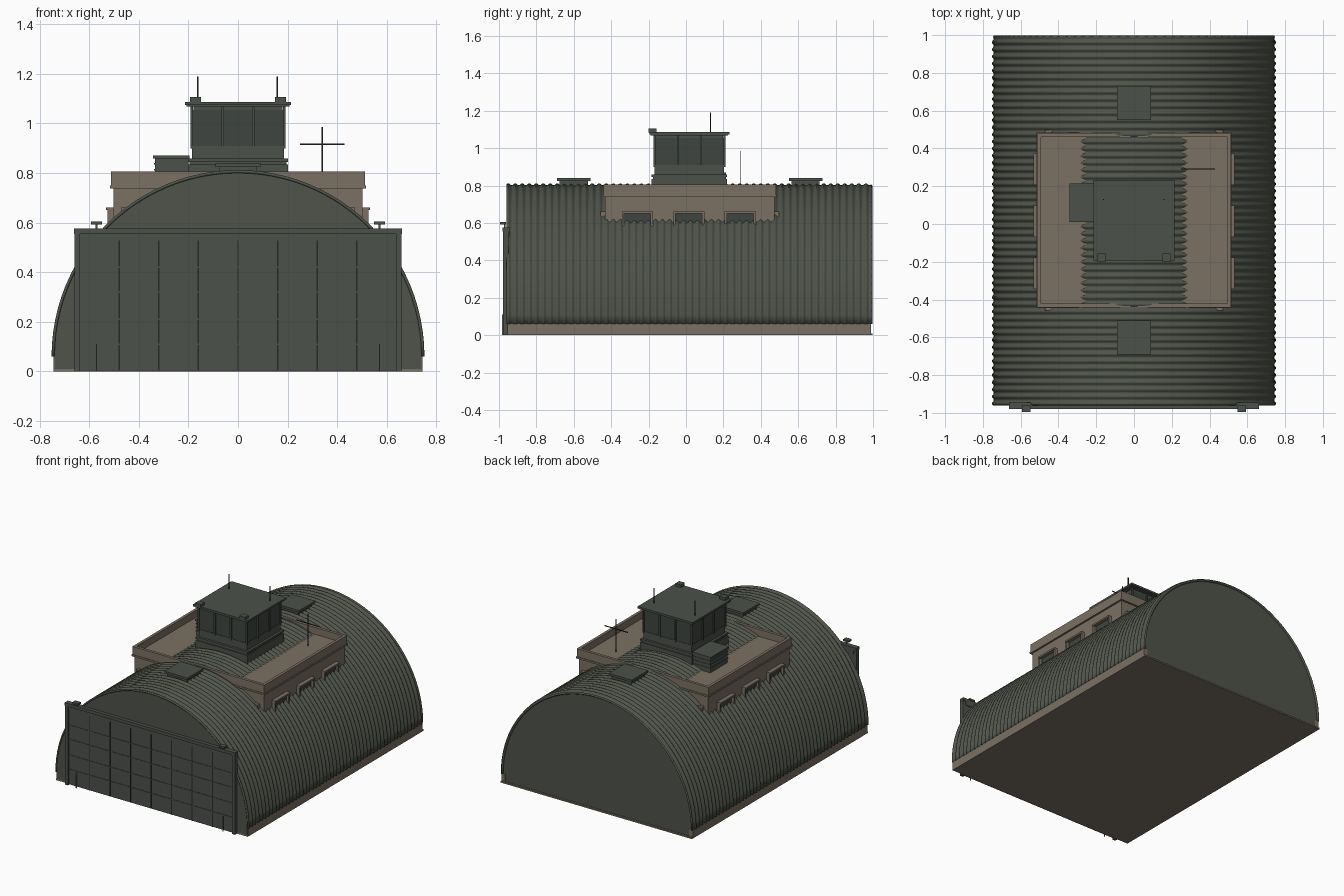
import bpy, bmesh, math

if "Cube" in bpy.data.objects:
    bpy.data.objects.remove(bpy.data.objects["Cube"])

def material(name, r, g, b):
    m = bpy.data.materials.new(name)
    m.diffuse_color = (r, g, b, 1)
    m.use_nodes = True
    m.node_tree.nodes["Principled BSDF"].inputs["Base Color"].default_value = m.diffuse_color
    return m

GREEN = material("olive green", 0.078, 0.088, 0.068)
STEEL = material("dark steel green", 0.072, 0.082, 0.068)
TAN = material("concrete tan", 0.20, 0.165, 0.125)
GLASS = material("dark glass", 0.05, 0.06, 0.052)
BLACK = material("dark metal", 0.02, 0.021, 0.018)

def new_object(name, bm, mat):
    bmesh.ops.recalc_face_normals(bm, faces=bm.faces[:])
    me = bpy.data.meshes.new(name)
    bm.to_mesh(me)
    bm.free()
    me.materials.append(mat)
    ob = bpy.data.objects.new(name, me)
    bpy.context.collection.objects.link(ob)
    return ob

def boxes(name, mat, items):
    """Each item is x0, x1, y0, y1, z0, z1; all become one object."""
    bm = bmesh.new()
    for x0, x1, y0, y1, z0, z1 in items:
        vs = bmesh.ops.create_cube(bm, size=1)["verts"]
        for v in vs:
            v.co = ((x0 + x1) / 2 + v.co.x * (x1 - x0),
                    (y0 + y1) / 2 + v.co.y * (y1 - y0),
                    (z0 + z1) / 2 + v.co.z * (z1 - z0))
    return new_object(name, bm, mat)

def mirrored(items):
    return items + [(-b, -a, *rest) for a, b, *rest in items]

R, ZC, SEG = 0.747, 0.06, 48

# corrugated barrel roof
bm = bmesh.new()
RIDGES, STEP = 52, 6
Y0, Y1 = -0.96, 0.99
rows = []
for j in range(RIDGES * STEP + 1):
    r = R + 0.006 * math.sin(math.tau * j / STEP)
    y = Y0 + (Y1 - Y0) * j / (RIDGES * STEP)
    rows.append([bm.verts.new((r * math.cos(math.pi * i / SEG), y,
                               ZC + r * math.sin(math.pi * i / SEG))) for i in range(SEG + 1)])
for a, b in zip(rows, rows[1:]):
    for i in range(SEG):
        bm.faces.new((a[i], a[i + 1], b[i + 1], b[i]))
roof = new_object("corrugated_roof", bm, GREEN)
if sum(p.normal.z for p in roof.data.polygons) < 0:
    roof.data.flip_normals()
mod = roof.modifiers.new("sheet", "SOLIDIFY")
mod.thickness, mod.offset = 0.012, -1
bpy.context.view_layer.objects.active = roof
roof.select_set(True)
bpy.ops.object.shade_smooth_by_angle(angle=math.radians(40))
roof.select_set(False)

# end walls: arched slabs
def arch_wall(name, y0, y1):
    bm = bmesh.new()
    r = R - 0.007
    prof = [(r, 0.01)] + [(r * math.cos(math.pi * i / SEG), ZC + r * math.sin(math.pi * i / SEG))
                          for i in range(SEG + 1)] + [(-r, 0.01)]
    f = bm.faces.new([bm.verts.new((x, y0, z)) for x, z in prof])
    ext = bmesh.ops.extrude_face_region(bm, geom=[f])["geom"]
    for v in ext:
        if isinstance(v, bmesh.types.BMVert):
            v.co.y = y1
    new_object(name, bm, GREEN)

arch_wall("front_wall", -0.955, -0.93)
arch_wall("back_wall", 0.96, 0.986)

# foundation
boxes("floor_slab", TAN, [(-0.745, 0.745, -0.955, 0.998, 0, 0.01)])
boxes("side_curb", TAN, mirrored([(0.715, 0.745, -0.953, 0.988, 0.01, 0.062)]))

# sliding hangar doors
boxes("door_panels", STEEL, [(-0.64 + 0.16 * i + 0.003, -0.48 + 0.16 * i - 0.003,
                              -0.966, -0.95, 0.004, 0.528) for i in range(8)])
boxes("door_seams", BLACK, [(-0.64 + 0.16 * i - 0.003, -0.64 + 0.16 * i + 0.003,
                             -0.968, -0.95, 0.004, 0.528) for i in range(1, 8)])
boxes("door_ribs", STEEL, [(-0.64, 0.64, -0.969, -0.955, z - 0.003, z + 0.003)
                           for z in (0.11, 0.21, 0.32, 0.42)])
boxes("door_frame", STEEL, mirrored([(0.638, 0.66, -0.978, -0.95, 0, 0.56)])
      + [(-0.64, 0.64, -0.97, -0.945, 0.528, 0.558), (-0.662, 0.662, -0.98, -0.945, 0.555, 0.577)])
boxes("door_lamps", STEEL, mirrored([(0.548, 0.592, -0.995, -0.962, 0.592, 0.604),
                                     (0.566, 0.574, -0.972, -0.964, 0.575, 0.594)]))
boxes("bollards", TAN, mirrored([(0.568, 0.573, -0.984, -0.979, 0, 0.11)]))

# rooftop block: walls, parapet and moulding as rings
def ring(x, y0, y1, z0, z1, t):
    return [(-x, x, y0, y0 + t, z0, z1), (-x, x, y1 - t, y1, z0, z1),
            (-x, -x + t, y0 + t, y1 - t, z0, z1), (x - t, x, y0 + t, y1 - t, z0, z1)]

boxes("rooftop_block", TAN, [(-0.503, 0.503, -0.432, 0.472, 0.56, 0.757)])
boxes("parapet", TAN, ring(0.512, -0.441, 0.481, 0.75, 0.806, 0.02))
boxes("moulding", TAN, ring(0.516, -0.445, 0.485, 0.738, 0.75, 0.02))

# block windows: long sides, plus the partly buried ones on the ends
frames, panes = [], []
for yc in (-0.26, 0.015, 0.29):
    a, b = yc - 0.077, yc + 0.077
    frames += [(0.5, 0.532, a - 0.006, b + 0.006, 0.65, 0.662),
               (0.5, 0.526, a - 0.006, a + 0.006, 0.57, 0.65),
               (0.5, 0.526, b - 0.006, b + 0.006, 0.57, 0.65)]
    panes += [(0.5, 0.508, a, b, 0.57, 0.65)]
for s, y in ((-1, -0.432), (1, 0.472)):
    lo, hi = sorted((y, y + s * 0.026))
    frames += [(0.31, 0.472, lo, hi, 0.65, 0.662), (0.46, 0.472, lo, hi, 0.58, 0.65)]
    panes += [(0.32, 0.46, y - 0.005, y + 0.005, 0.58, 0.65)]
boxes("window_frames", TAN, mirrored(frames))
boxes("window_panes", GLASS, mirrored(panes))

# ridge hatches
hatch = []
for yc in (-0.6, 0.64):
    hatch += [(-0.075, 0.075, yc - 0.075, yc + 0.075, 0.77, 0.826),
              (-0.09, 0.09, yc - 0.09, yc + 0.09, 0.824, 0.84)]
boxes("ridge_hatches", STEEL, hatch)

# control tower
CY = 0.018
def centred(h, z0, z1):
    return (-h, h, CY - h, CY + h, z0, z1)

boxes("tower_base", STEEL, [centred(0.202, 0.757, 0.835), centred(0.195, 0.835, 0.845),
                            centred(0.202, 0.845, 0.858)])
boxes("tower_cabin", STEEL, [centred(0.186, 0.858, 0.91), centred(0.18, 1.055, 1.072)])
boxes("tower_glass", GLASS, [centred(0.183, 0.91, 1.055)])
bars = []
for s in (-1, 1):
    for t in (-0.187, -0.062, 0.062, 0.187):
        w = 0.005
        bars += [(t - w, t + w, CY + s * 0.187 - w, CY + s * 0.187 + w, 0.9, 1.07)]
        bars += [(s * 0.187 - w, s * 0.187 + w, CY + t - w, CY + t + w, 0.9, 1.07)]
boxes("tower_mullions", STEEL, bars)
boxes("tower_roof", STEEL, [centred(0.207, 1.068, 1.076), centred(0.214, 1.074, 1.087)])
boxes("roof_floodlights", STEEL, mirrored([(0.15, 0.193, -0.2, -0.157, 1.085, 1.106)]))

# vent unit beside the tower
boxes("vent_unit", STEEL, [(-0.335, -0.2, 0.017, 0.208, 0.755, 0.86),
                           (-0.342, -0.196, 0.01, 0.214, 0.858, 0.87)]
      + [(-0.338, -0.2, 0.013, 0.211, z, z + 0.006) for z in (0.785, 0.81, 0.835)])

# aerials
def rod(x, y, z0, z1):
    return (x - 0.0025, x + 0.0025, y - 0.0025, y + 0.0025, z0, z1)

boxes("tower_aerials", BLACK, [rod(-0.162, 0.13, 1.08, 1.19), rod(0.158, 0.13, 1.08, 1.19)])
boxes("aerial_mast", BLACK, [rod(0.34, 0.29, 0.755, 0.985),
                             (0.25, 0.43, 0.2875, 0.2925, 0.914, 0.919)])
